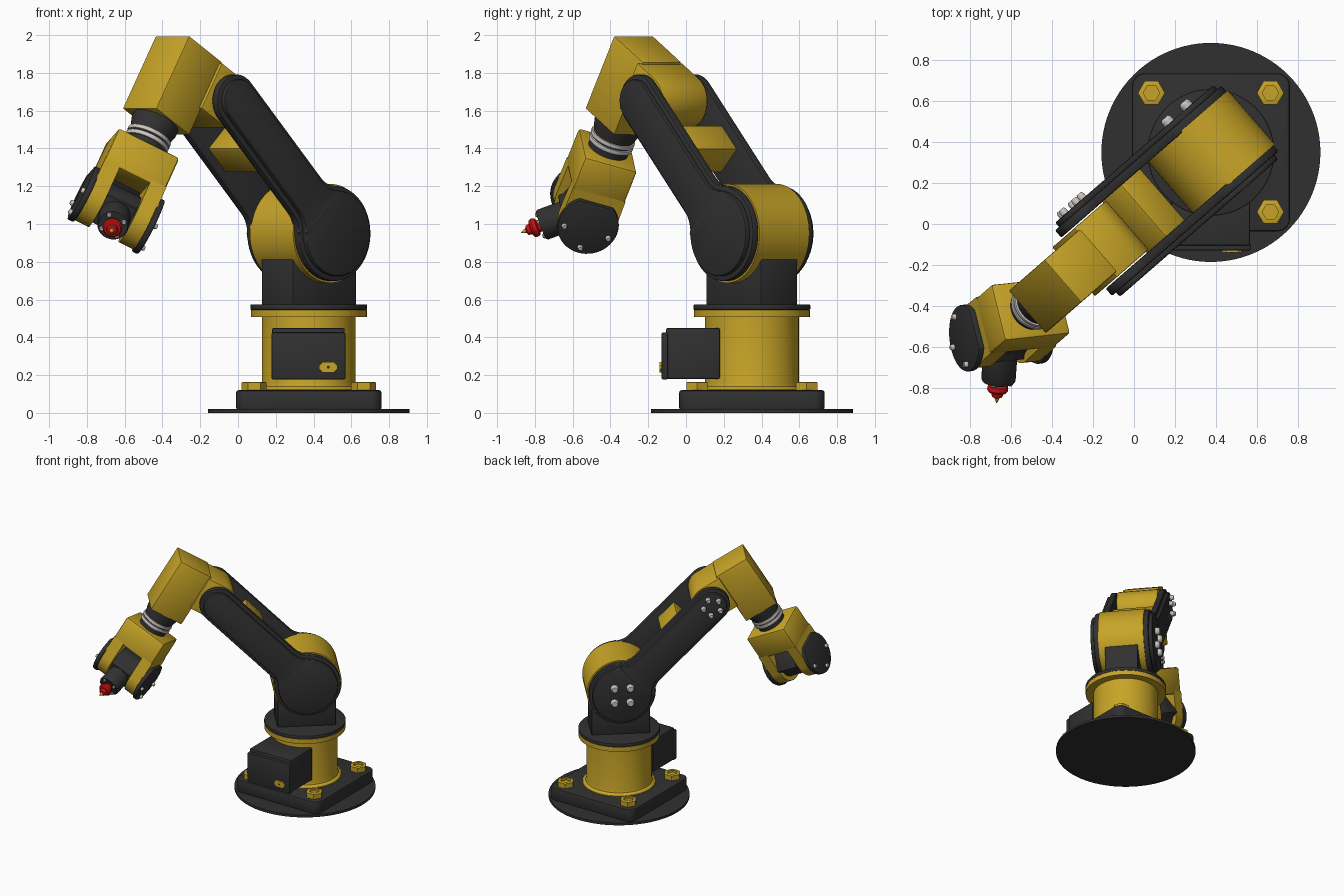
import bpy, bmesh
from math import sin, cos, radians, sqrt, atan2, pi
from mathutils import Matrix, Vector

if "Cube" in bpy.data.objects:
    bpy.data.objects.remove(bpy.data.objects["Cube"])


def material(name, rgb):
    m = bpy.data.materials.new(name)
    m.use_nodes = True
    m.diffuse_color = (*rgb, 1)
    m.node_tree.nodes["Principled BSDF"].inputs["Base Color"].default_value = (*rgb, 1)
    return m


YELLOW = material("golden yellow", (0.57, 0.37, 0.02))
BLACK = material("charcoal", (0.03, 0.03, 0.03))
STEEL = material("pale steel", (0.6, 0.56, 0.53))
RED = material("tool red", (0.6, 0.006, 0.006))


def T(x, y, z):
    return Matrix.Translation((x, y, z))


def R(deg, axis):
    return Matrix.Rotation(radians(deg), 4, axis)


def arc(cx, cy, r, a0, a1, n=24):
    """Points on an arc, angles in degrees."""
    angles = [radians(a0 + (a1 - a0) * i / n) for i in range(n + 1)]
    return [(cx + r * cos(a), cy + r * sin(a)) for a in angles]


def ring(n=48):
    return arc(0, 0, 1, 0, 360 - 360 / n, n - 1)


def rounded_rect(hx, hy, r, n=6):
    corners = [(1, 1, 0), (-1, 1, 90), (-1, -1, 180), (1, -1, 270)]
    return [p for sx, sy, a in corners
            for p in arc(sx * (hx - r), sy * (hy - r), r, a, a + 90, n)]


def solid(name, outline, layers, mat, frame=Matrix(), bevel=0):
    """Stack scaled copies of an outline at (height, scale) layers and cap the ends."""
    bm = bmesh.new()
    rows = [[bm.verts.new((x * s, y * s, z)) for x, y in outline] for z, s in layers]
    n = len(outline)
    for a, b in zip(rows, rows[1:]):
        for i in range(n):
            bm.faces.new((a[i], a[(i + 1) % n], b[(i + 1) % n], b[i]))
    bm.faces.new(rows[0][::-1])
    bm.faces.new(rows[-1])
    bmesh.ops.recalc_face_normals(bm, faces=bm.faces)
    if bevel:
        edges = [e for e in bm.edges if e.calc_face_angle(0) > radians(32)]
        bmesh.ops.bevel(bm, geom=edges, offset=bevel, segments=2, profile=0.5,
                        affect='EDGES', clamp_overlap=True)
    bm.transform(frame)
    me = bpy.data.meshes.new(name)
    bm.to_mesh(me)
    bm.free()
    me.materials.append(mat)
    ob = bpy.data.objects.new(name, me)
    bpy.context.collection.objects.link(ob)
    bpy.ops.object.select_all(action='DESELECT')
    ob.select_set(True)
    bpy.context.view_layer.objects.active = ob
    bpy.ops.object.shade_smooth_by_angle(angle=radians(32))
    return ob


def prism(name, outline, lo, hi, mat, frame=Matrix(), bevel=0):
    return solid(name, outline, [(lo, 1), (hi, 1)], mat, frame, bevel)


def lathe(name, layers, mat, frame=Matrix(), bevel=0, n=48):
    return solid(name, ring(n), layers, mat, frame, bevel)


def box(name, lo, hi, mat, frame=Matrix(), bevel=0):
    pts = [(lo[0], lo[1]), (hi[0], lo[1]), (hi[0], hi[1]), (lo[0], hi[1])]
    return prism(name, pts, lo[2], hi[2], mat, frame, bevel)


def screw(name, x, y, z, r, h, frame):
    lathe(name, [(z - 0.01, r), (z + h * 0.6, r), (z + h, r * 0.7)], STEEL,
          frame @ T(x, y, 0), n=16)


# Base
BASE = T(0.375, 0.349, 0)
lathe("floor_disc", [(0, 0.534), (0.02, 0.534)], BLACK, BASE, n=96)
prism("base_plate", rounded_rect(0.385, 0.385, 0.06), 0.015, 0.12, BLACK, BASE, 0.012)
lathe("base_column", [(0.11, 0.28), (0.125, 0.275), (0.14, 0.253), (0.16, 0.248), (0.508, 0.248),
                      (0.508, 0.307), (0.545, 0.307)], YELLOW, BASE, n=64)
lathe("turntable_ring", [(0.545, 0.309), (0.575, 0.309)], BLACK, BASE, 0.006, n=64)
for sx in (-1, 1):
    for sy in (-1, 1):
        solid("base_nut", ring(6), [(0.115, 0.066), (0.16, 0.066), (0.163, 0.06), (0.163, 0.04),
                                    (0.145, 0.04)], YELLOW, BASE @ T(sx * 0.29, sy * 0.29, 0))

# Cable box on the front of the column
box("cable_box", (0.18, -0.105, 0.18), (0.565, 0.18, 0.45), BLACK, bevel=0.01)
box("cable_box_cover", (0.177, -0.13, 0.177), (0.569, -0.095, 0.425), BLACK, bevel=0.008)
SOCKET = T(0.478, -0.13, 0.242) @ R(90, 'X')
prism("socket_plate", rounded_rect(0.048, 0.027, 0.018, 1), -0.005, 0.009, YELLOW, SOCKET)
lathe("socket_hole", [(0, 0.008), (0.011, 0.008)], BLACK, SOCKET, n=12)

# Turret and shoulder; SIDE has x forward, y up and z across the arm
ARM = BASE @ R(221, 'Z')
SIDE = ARM @ R(90, 'X')
box("turret_block", (-0.222, -0.128, 0.57), (0.222, 0.128, 0.82), BLACK, ARM, 0.006)
SHOULDER = SIDE @ T(0, 0.95, 0)
lathe("shoulder_drum", [(-0.175, 0.262), (0.175, 0.262)], YELLOW, SHOULDER, n=64)

# Lower arm: two side plates with a filleted waist
LENGTH = 0.982
BAR = SHOULDER @ R(45.75, 'Z')


def plate_outline(inset):
    big, small, fillet = 0.252 - inset, 0.138 - inset, 0.15 + inset
    cy = small + fillet
    cx = sqrt((big + fillet) ** 2 - cy ** 2)
    a = atan2(cy, cx) * 180 / pi
    return (arc(0, 0, big, a, 360 - a, 40) + arc(cx, -cy, fillet, 180 - a, 90, 8)
            + arc(LENGTH, 0, small, -90, 90, 24) + arc(cx, cy, fillet, 270, 180 + a, 8))


for side, label in ((-1, "left"), (1, "right")):
    for part, inset, lo, hi in (("flange", 0, 0.165, 0.212), ("cover", 0.026, 0.205, 0.24)):
        a, b = sorted((side * lo, side * hi))
        prism(f"lower_arm_{part}_{label}", plate_outline(inset), a, b, BLACK, BAR, 0.01)
box("lower_arm_spacer", (0.535, -0.09, -0.17), (0.715, 0.09, 0.17), YELLOW, BAR, 0.012)

# Plate screws on one side
for x in (-0.06, 0.06):
    for y in (-0.06, 0.06):
        screw("shoulder_screw", x, y, 0.24, 0.03, 0.035, SHOULDER)
for x, y in arc(LENGTH, 0, 0.068, 0, 288, 4):
    screw("elbow_screw", x, y, 0.24, 0.02, 0.03, BAR)

# Elbow lug and forearm housing
ELBOW = SIDE @ T(0.68, 1.65, 0) @ R(-58.9, 'Z')
prism("elbow_lug", arc(0, 0, 0.14, 180, 360) + [(0.14, 0.16), (-0.14, 0.16)],
      -0.158, 0.158, YELLOW, ELBOW, 0.006)
box("forearm_housing", (-0.154, 0.144, -0.137), (0.296, 0.416, 0.137), YELLOW, ELBOW, 0.008)

# Wrist frame: x along the pivot, z along the forearm
fwd = (ARM.to_3x3() @ Vector((0.516, 0, -0.857))).normalized()
aim = Vector((-0.07, -0.936, -0.345))
pivot = fwd.cross(aim).normalized()


def frame_from(x, z, origin):
    m = Matrix((x, z.cross(x), z)).transposed().to_4x4()
    m.translation = origin
    return m


WRIST = frame_from(pivot, fwd, ARM @ Vector((1.0715, 0, 1.5425)))
lathe("wrist_collar", [(-0.02, 0.128), (0.03, 0.128), (0.085, 0.112), (0.2, 0.108)], BLACK, WRIST)
lathe("wrist_ring_upper", [(0.085, 0.122), (0.108, 0.122)], STEEL, WRIST, 0.004)
lathe("wrist_ring_lower", [(0.116, 0.122), (0.14, 0.122)], STEEL, WRIST, 0.004)

# Hand: body, fork arms and end caps
REACH = 0.542
box("hand_body", (-0.18, -0.147, 0.175), (0.18, 0.147, 0.38), YELLOW, WRIST, 0.016)
ACROSS = WRIST @ Matrix(((0, 0, 1, 0), (1, 0, 0, 0), (0, 1, 0, 0), (0, 0, 0, 1)))
fork = arc(0, REACH, 0.15, 0, 180) + [(-0.147, 0.36), (0.147, 0.36)]
CAP = ACROSS @ T(0, REACH, 0)
for side, label in ((-1, "left"), (1, "right")):
    a, b = sorted((side * 0.09, side * 0.18))
    prism(f"fork_arm_{label}", fork, a, b, YELLOW, ACROSS)
    FACE = CAP if side > 0 else CAP @ R(180, 'Y')
    prism(f"fork_cap_{label}", arc(0, 0, 0.163, -54, 234, 40), 0.175, 0.208, BLACK, FACE, 0.006)
    for x, y in arc(0, 0, 0.128, 15, 165, 2):
        screw("fork_screw", x, y, 0.208, 0.015, 0.018, FACE)

# Tool holder and tool, aimed along the tilted axis
TOOL = frame_from(pivot, aim.normalized(), WRIST @ Vector((0, 0, REACH)))
lathe("tool_hinge", [(-0.092, 0.115), (0.092, 0.115)], BLACK, CAP)
box("tool_hinge_block", (-0.088, -0.09, -0.15), (0.088, 0.09, 0.11), BLACK, TOOL, 0.008)
lathe("tool_barrel", [(0.1, 0.084), (0.235, 0.084), (0.245, 0.078)], BLACK, TOOL)
for x, y in arc(0, 0, 0.062, 45, 315, 3):
    screw("tool_screw", x, y, 0.243, 0.013, 0.014, TOOL)
lathe("tool_body", [(0.24, 0.03), (0.262, 0.034), (0.268, 0.048), (0.288, 0.052), (0.3, 0.044),
                    (0.304, 0.03), (0.324, 0.026), (0.33, 0.014)], RED, TOOL, n=32)
lathe("tool_tip", [(0.325, 0.013), (0.338, 0.011), (0.358, 0.002)], YELLOW, TOOL, n=16)
